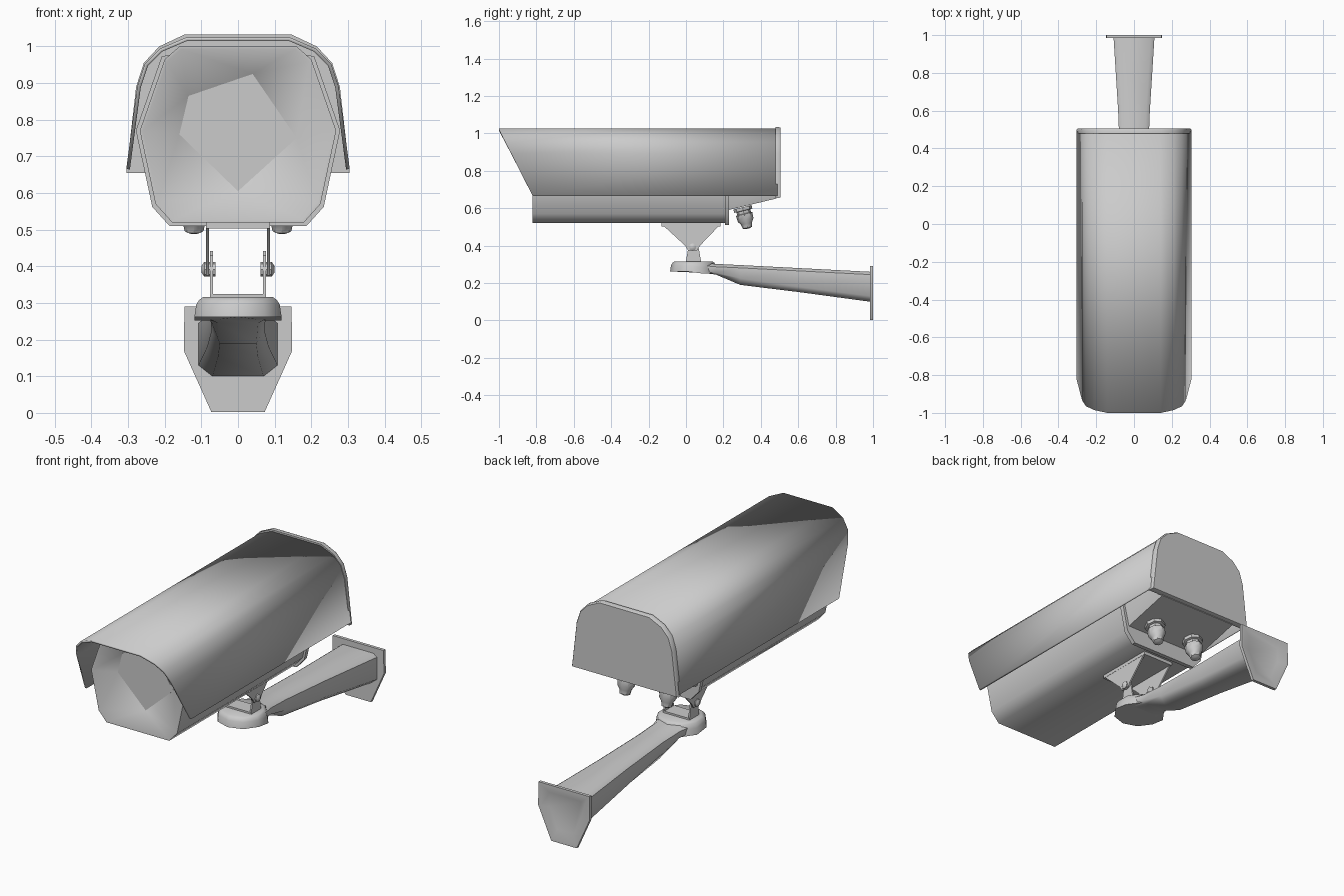
import bpy, bmesh, math
from mathutils import Vector, Matrix

cube = bpy.data.objects.get("Cube")
if cube:
    bpy.data.objects.remove(cube, do_unlink=True)

grey = bpy.data.materials.new("painted_grey_metal")
grey.use_nodes = True
COLOUR = (0.6, 0.6, 0.6, 1)
grey.diffuse_color = COLOUR
grey.node_tree.nodes["Principled BSDF"].inputs["Base Color"].default_value = COLOUR


def finish(name, bm, angle=50, recalc=True):
    """Turn a bmesh into a shaded object."""
    if recalc:
        bmesh.ops.recalc_face_normals(bm, faces=bm.faces)
    mesh = bpy.data.meshes.new(name)
    bm.to_mesh(mesh)
    bm.free()
    obj = bpy.data.objects.new(name, mesh)
    bpy.context.collection.objects.link(obj)
    mesh.materials.append(grey)
    bpy.ops.object.select_all(action='DESELECT')
    obj.select_set(True)
    bpy.context.view_layer.objects.active = obj
    bpy.ops.object.shade_smooth_by_angle(angle=math.radians(angle))
    return obj


def mirrored(half):
    """Full symmetric outline from its +x half."""
    return half + [(-x, z) for x, z in reversed(half)]


def loft(bm, rings, closed=True, caps=(True, True)):
    loops = [[bm.verts.new(p) for p in ring] for ring in rings]
    n = len(loops[0])
    for a, b in zip(loops, loops[1:]):
        for i in range(n if closed else n - 1):
            j = (i + 1) % n
            bm.faces.new((a[i], a[j], b[j], b[i]))
    for want, loop in zip(caps, (loops[0], loops[-1])):
        if want:
            bm.faces.new(loop)
    return loops


def at_y(outline, y):
    return [(x, y, z) for x, z in outline]


def scaled(outline, f, cz=0.76):
    return [(x * f, cz + (z - cz) * f) for x, z in outline]


def box(name, lo, hi):
    bm = bmesh.new()
    flat = [(lo[0], lo[2]), (hi[0], lo[2]), (hi[0], hi[2]), (lo[0], hi[2])]
    loft(bm, [at_y(flat, lo[1]), at_y(flat, hi[1])])
    return finish(name, bm, 30)


def side_plate(name, outline, x, thick):
    """Plate in the y-z plane."""
    bm = bmesh.new()
    loft(bm, [[(x + s * thick / 2, y, z) for y, z in outline] for s in (-1, 1)])
    return finish(name, bm, 30)


def lathe(name, profile, origin, axis, sides):
    turn = Vector(axis).to_track_quat('Z', 'Y').to_matrix()
    bm = bmesh.new()
    steps = [2 * math.pi * i / sides for i in range(sides)]
    loft(bm, [[Vector(origin) + turn @ Vector((r * math.cos(a), r * math.sin(a), h))
               for a in steps] for r, h in profile])
    return finish(name, bm, 40)


# Sun hood: open shell with a slanted front edge
hood = mirrored([(0.3, 0.665), (0.27, 0.89), (0.25, 0.95), (0.21, 0.99), (0.14, 1.02)])
bm = bmesh.new()
front = [(x, -1 + (1.02 - z) * 0.51, z) for x, z in hood]
loft(bm, [front, at_y(hood, 0.49)], closed=False, caps=(False, False))
shell = finish("sun_hood", bm)
solid = shell.modifiers.new("thickness", 'SOLIDIFY')
solid.thickness = 0.01
solid.offset = 0

# Rear cap closing the hood
cap = mirrored([(0.305, 0.655), (0.278, 0.89), (0.257, 0.955), (0.215, 1.0), (0.145, 1.033)])
bm = bmesh.new()
loft(bm, [at_y(cap, 0.478), at_y(cap, 0.498), at_y(scaled(cap, 0.98, 0.85), 0.506)])
finish("rear_cap", bm, 40)

# Housing with a funnel leading back to the window
body = mirrored([(0.18, 0.52), (0.225, 0.57), (0.268, 0.77), (0.2, 0.965), (0.16, 1.0)])
window = [(0.16, 0.75), (0.04, 0.925), (-0.135, 0.865), (-0.16, 0.76), (0, 0.605)]
bm = bmesh.new()
loops = loft(bm, [at_y(body, 0.22), at_y(body, -0.82), at_y(scaled(body, 0.97), -0.82)],
             caps=(True, False))
pane = [bm.verts.new(p) for p in at_y(window, -0.755)]
rim = loops[-1]
edges = []
for ring in (rim, pane):
    for i, v in enumerate(ring):
        w = ring[(i + 1) % len(ring)]
        edges.append(bm.edges.get((v, w)) or bm.edges.new((v, w)))
bmesh.ops.bridge_loops(bm, edges=edges)
bm.normal_update()
finish("housing", bm, 60)

# Window pane
bm = bmesh.new()
loft(bm, [at_y(window, -0.756), at_y(window, -0.75)])
finish("window_pane", bm, 30)

# Flange and sloping tail under the rear of the hood
bm = bmesh.new()
flange = scaled(body, 1.04)
loft(bm, [at_y([(x, min(z, 0.98)) for x, z in flange], y) for y in (0.208, 0.23)])
finish("rear_flange", bm, 40)
bm = bmesh.new()
loft(bm, [at_y([(x, max(z, low)) for x, z in body], y) for y, low in ((0.225, 0.59), (0.485, 0.652))])
bmesh.ops.remove_doubles(bm, verts=bm.verts, dist=0.0005)
finish("housing_tail", bm, 40)

# Cable glands
gland = [(0.05, 0), (0.05, 0.018), (0.038, 0.02), (0.038, 0.035), (0.045, 0.038),
         (0.043, 0.07), (0.03, 0.09), (0.026, 0.112), (0.012, 0.118)]
for side, x in (("left", 0.12), ("right", -0.12)):
    lathe(side + "_cable_gland", gland, (x, 0.302, 0.605), (0, 0.24, -0.97), 8)

# Tilt bracket: hanging cheeks, inner yoke and pivot bolts
box("bracket_top_plate", (-0.088, -0.13, 0.503), (0.088, 0.185, 0.522))
cheek = [(-0.13, 0.515), (0.185, 0.515), (0.075, 0.4), (0.06, 0.375), (0.01, 0.375), (-0.005, 0.4)]
yoke = [(0, 0.318), (0.08, 0.318), (0.07, 0.375), (0.058, 0.43), (0.035, 0.442), (0.018, 0.43), (0.01, 0.375)]
for side, s in (("left", 1), ("right", -1)):
    side_plate(side + "_bracket_cheek", cheek, s * 0.083, 0.008)
    side_plate(side + "_yoke_cheek", yoke, s * 0.072, 0.008)
    lathe(side + "_pivot_bolt", [(0.02, 0), (0.02, 0.03), (0.01, 0.037)],
          (s * 0.062, 0.035, 0.392), (s, 0, 0), 8)
box("yoke_base", (-0.076, 0, 0.312), (0.076, 0.08, 0.325))

# Round mounting pad at the arm tip
bm = bmesh.new()
steps = [2 * math.pi * (i + 0.5) / 10 for i in range(10)]
loft(bm, [[(r * math.cos(a), 0.04 + r * math.sin(a), z + 0.02 * (r * math.sin(a) < 0) * (z < 0.3) * 0.5)
           for a in steps] for r, z in ((0.125, 0.252), (0.12, 0.285), (0.112, 0.308), (0.1, 0.316))])
finish("arm_pad", bm, 60)

# Arm: (y, half width, top, side edge, bottom, bottom half width)
stations = [(0.06, 0.1, 0.31, 0.265, 0.258, 0.08), (0.16, 0.075, 0.302, 0.255, 0.245, 0.055),
            (0.29, 0.072, 0.296, 0.225, 0.19, 0.05), (0.6, 0.084, 0.28, 0.18, 0.152, 0.055),
            (0.985, 0.108, 0.26, 0.13, 0.1, 0.07)]
bm = bmesh.new()
loft(bm, [at_y(mirrored([(bw, zb), (w, zm), (w, zt - 0.015), (w - 0.02, zt)]), y)
          for y, w, zt, zm, zb, bw in stations])
finish("arm", bm, 50)

# Wall plate with a hollow back
plate = mirrored([(0.073, 0.003), (0.148, 0.17), (0.146, 0.29)])
plate_inner = [(x * 0.62, 0.17 + (z - 0.17) * 0.62) for x, z in plate]
bm = bmesh.new()
loft(bm, [at_y(plate, 0.984), at_y(plate, 1.0), at_y(scaled(plate, 0.9, 0.16), 1.0),
          at_y(plate_inner, 0.988)])
finish("wall_plate", bm, 40)
